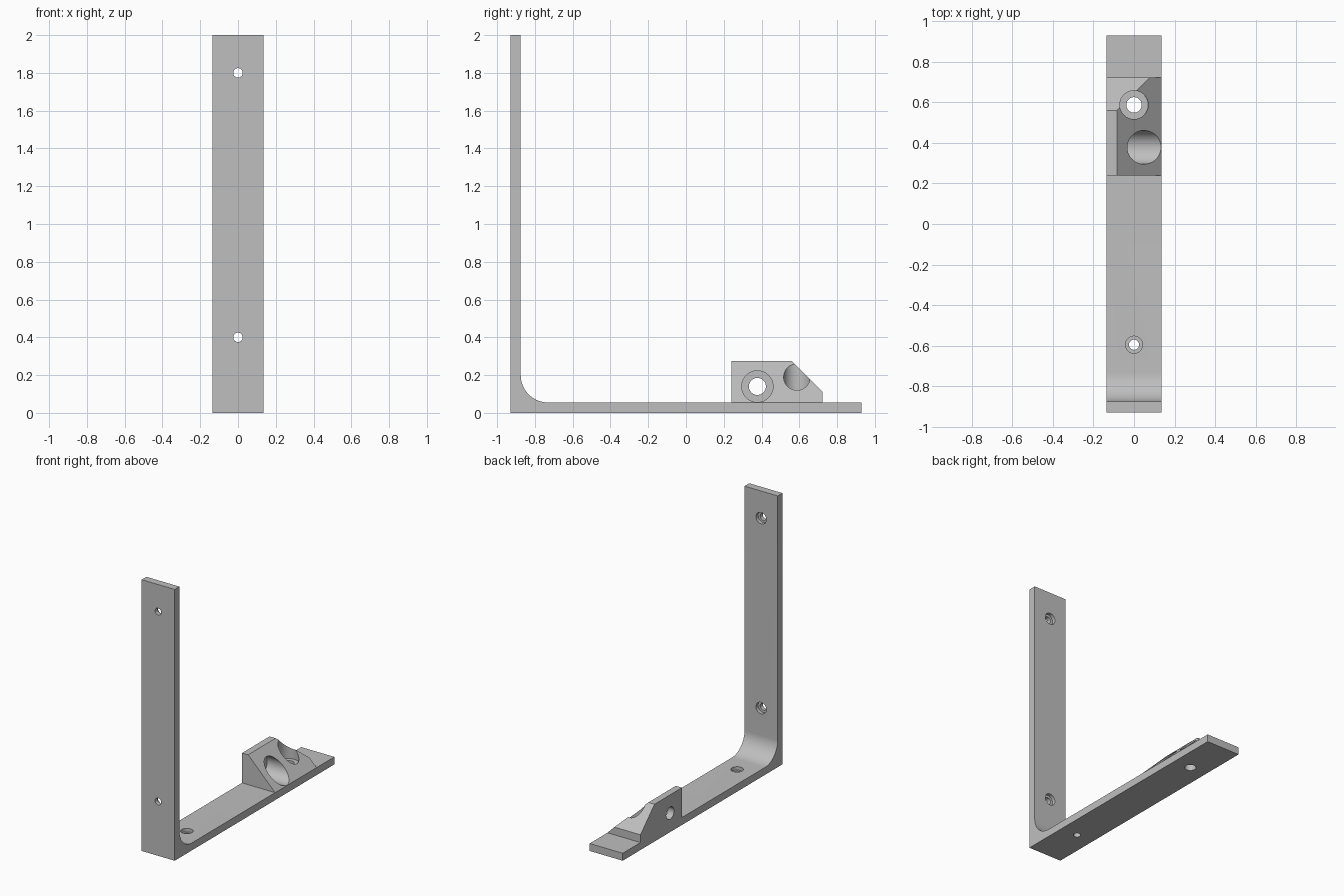
import bpy, bmesh, math
from mathutils import Matrix, Vector

cube = bpy.data.objects.get("Cube")
if cube:
    bpy.data.objects.remove(cube, do_unlink=True)

HALF_W, THICK, BACK = 0.135, 0.055, -0.93
FILLET = 0.145

grey = bpy.data.materials.new("plain_grey")
grey.use_nodes = True
grey.diffuse_color = (0.52, 0.52, 0.52, 1)
grey.node_tree.nodes["Principled BSDF"].inputs["Base Color"].default_value = (0.52, 0.52, 0.52, 1)


def add_object(name, bm):
    bmesh.ops.recalc_face_normals(bm, faces=bm.faces)
    mesh = bpy.data.meshes.new(name)
    bm.to_mesh(mesh)
    bm.free()
    mesh.materials.append(grey)
    obj = bpy.data.objects.new(name, mesh)
    bpy.context.collection.objects.link(obj)
    return obj


def extrude(points, offset):
    bm = bmesh.new()
    face = bm.faces.new([bm.verts.new(p) for p in points])
    new = bmesh.ops.extrude_face_region(bm, geom=[face])["geom"]
    verts = [v for v in new if isinstance(v, bmesh.types.BMVert)]
    bmesh.ops.translate(bm, verts=verts, vec=offset)
    return bm


def boolean(target, tool, operation):
    mod = target.modifiers.new("join", "BOOLEAN")
    mod.operation, mod.solver, mod.object = operation, "EXACT", tool
    bpy.context.view_layer.objects.active = target
    bpy.ops.object.modifier_apply(modifier=mod.name)
    bpy.data.objects.remove(tool, do_unlink=True)


def drill(target, start, end, radius):
    a, b = Vector(start), Vector(end)
    bm = bmesh.new()
    turn = (b - a).to_track_quat("Z", "Y").to_matrix().to_4x4()
    bmesh.ops.create_cone(bm, cap_ends=True, segments=64, radius1=radius, radius2=radius,
                          depth=(b - a).length, matrix=Matrix.Translation((a + b) / 2) @ turn)
    boolean(target, add_object("drill", bm), "DIFFERENCE")


# L-shaped bracket with a rounded inner corner
inner = BACK + THICK
profile = [(BACK, 0), (-BACK, 0), (-BACK, THICK)]
for i in range(25):
    a = math.radians(270 - 90 * i / 24)
    profile.append((inner + FILLET + FILLET * math.cos(a), THICK + FILLET + FILLET * math.sin(a)))
profile += [(inner, 2), (BACK, 2)]
bracket = add_object("bracket", extrude([(-HALF_W, y, z) for y, z in profile], (2 * HALF_W, 0, 0)))

# Wedge block, sloped to the side and to the rear
wedge = [(-HALF_W, 0.03), (HALF_W, 0.03), (HALF_W, THICK), (-0.085, 0.275), (-HALF_W, 0.275)]
bm = extrude([(x, 0.24, z) for x, z in wedge], (0, 0.483, 0))
cut = bmesh.ops.bisect_plane(bm, geom=bm.verts[:] + bm.edges[:] + bm.faces[:],
                             plane_co=(0, 0.56, 0.275), plane_no=(0, 1, 1), clear_outer=True)
edges = [e for e in cut["geom_cut"] if isinstance(e, bmesh.types.BMEdge)]
bmesh.ops.contextual_create(bm, geom=edges)
boolean(bracket, add_object("wedge_block", bm), "UNION")

# Counterbored screw holes in the upright and the foot
for z in (0.4, 1.8):
    drill(bracket, (0, -1, z), (0, -0.8, z), 0.025)
    drill(bracket, (0, inner - 0.025, z), (0, -0.8, z), 0.042)
drill(bracket, (0, -0.595, -0.1), (0, -0.595, 0.2), 0.025)
drill(bracket, (0, -0.595, 0.03), (0, -0.595, 0.2), 0.042)

# Upright and sideways counterbored holes in the wedge block
drill(bracket, (0, 0.587, -0.1), (0, 0.587, 0.4), 0.038)
drill(bracket, (0, 0.587, 0.105), (0, 0.587, 0.4), 0.07)
drill(bracket, (-0.3, 0.378, 0.14), (0.3, 0.378, 0.14), 0.045)
drill(bracket, (-0.085, 0.378, 0.14), (0.3, 0.378, 0.14), 0.083)

bpy.ops.object.select_all(action="DESELECT")
bracket.select_set(True)
bpy.context.view_layer.objects.active = bracket
bpy.ops.object.shade_smooth_by_angle(angle=math.radians(30))
